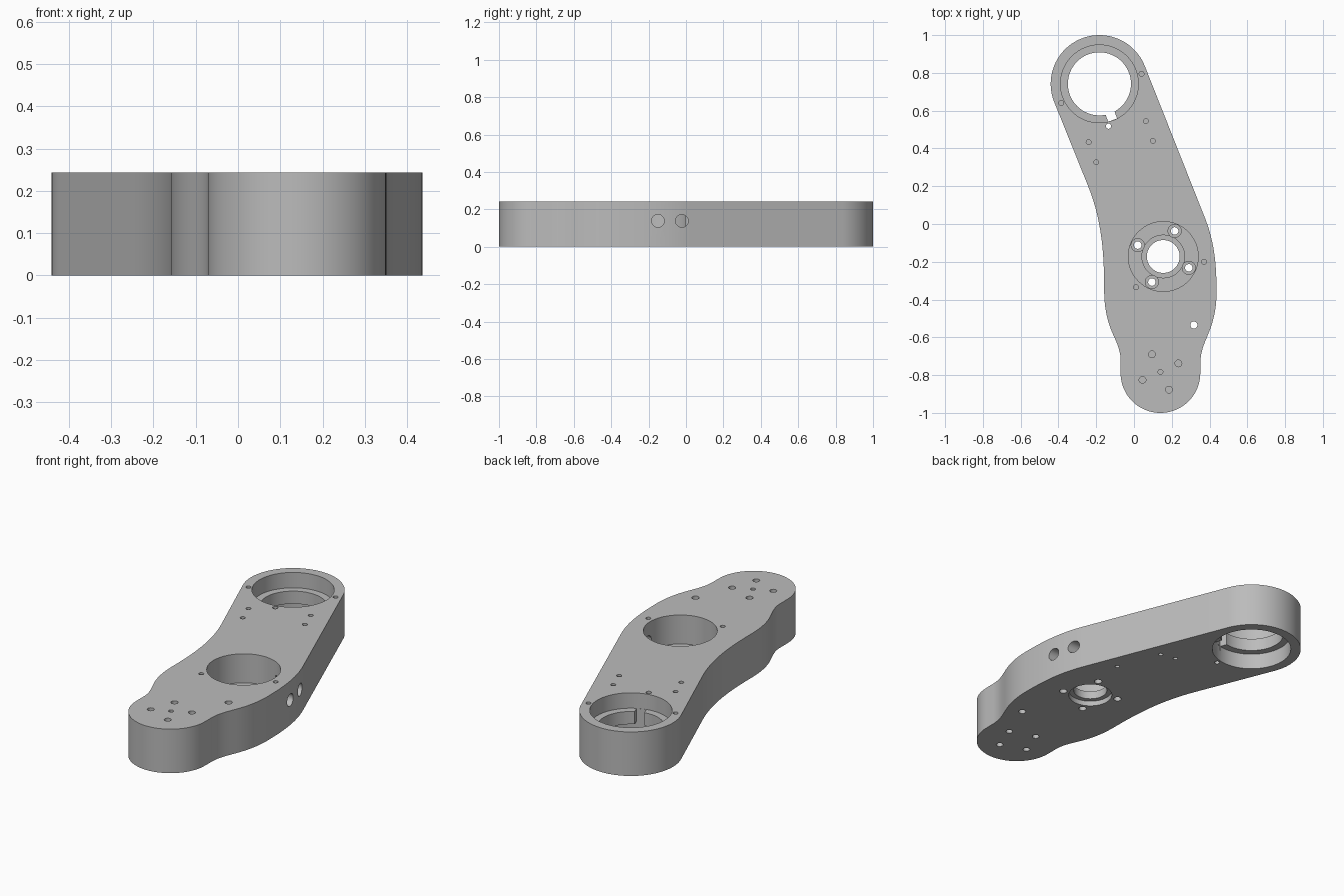
import bpy, bmesh
from math import sin, cos, radians, pi
from mathutils import Vector, Matrix
from mathutils.geometry import interpolate_bezier

old = bpy.data.objects.get("Cube")
if old:
    bpy.data.objects.remove(old)

H = 0.243                 # plate thickness
BIG = (-0.183, 0.742)     # centre of the large bore
HUB = (0.155, -0.172)     # centre of the hub pocket

grey = bpy.data.materials.new("machined_grey")
grey.use_nodes = True
grey.diffuse_color = (0.5, 0.5, 0.5, 1)
grey.node_tree.nodes["Principled BSDF"].inputs["Base Color"].default_value = (0.5, 0.5, 0.5, 1)


def make_object(name, bm):
    bmesh.ops.recalc_face_normals(bm, faces=bm.faces)
    mesh = bpy.data.meshes.new(name)
    bm.to_mesh(mesh)
    bm.free()
    mesh.materials.append(grey)
    obj = bpy.data.objects.new(name, mesh)
    bpy.context.collection.objects.link(obj)
    return obj


def arc(centre, r, start, end, n=40):
    angles = [radians(start + (end - start) * i / n) for i in range(n + 1)]
    return [Vector((centre[0] + r * cos(a), centre[1] + r * sin(a))) for a in angles]


def flow(knots, n=10):
    # Smooth path through (point, direction) pairs
    pts = []
    for (p, d), (q, e) in zip(knots, knots[1:]):
        p, q = Vector(p), Vector(q)
        k = (q - p).length * 0.35
        a, b = p + Vector(d).normalized() * k, q - Vector(e).normalized() * k
        pts += interpolate_bezier(p, a, b, q, n)[:-1]
    return pts + [q]


# Arm plate outline, counterclockwise
outline = arc((0.14, -0.789), 0.211, 180, 360)
outline += flow([((0.352, -0.73), (0, 1)), ((0.394, -0.58), (0.38, 0.92)),
                 ((0.437, -0.36), (0, 1)), ((0.378, 0.026), (-0.362, 0.932))], 14)
outline += arc(BIG, 0.258, 21.2, 202.1, 56)
outline += flow([((-0.245, 0.206), (0.377, -0.926)), ((-0.158, -0.34), (0, -1)),
                 ((-0.117, -0.57), (0.39, -0.92)), ((-0.071, -0.72), (0, -1))], 14)

bm = bmesh.new()
base = bm.faces.new([bm.verts.new((p.x, p.y, 0)) for p in outline])
up = bmesh.ops.extrude_face_region(bm, geom=[base])["geom"]
bmesh.ops.translate(bm, vec=(0, 0, H), verts=[v for v in up if isinstance(v, bmesh.types.BMVert)])
plate = make_object("arm_plate", bm)

cutters = []


def drill(xy, r, z0, z1, n=20):
    bm = bmesh.new()
    bmesh.ops.create_cone(bm, cap_ends=True, segments=n, radius1=r, radius2=r, depth=z1 - z0,
                          matrix=Matrix.Translation((xy[0], xy[1], (z0 + z1) / 2)))
    cutters.append(make_object("cutter", bm))


LOW, HIGH = -0.05, H + 0.05

# Large bore with an inner retaining ring, and the notch in the ring
drill(BIG, 0.167, LOW, HIGH, 64)
drill(BIG, 0.206, 0.158, HIGH, 64)
drill(BIG, 0.206, LOW, 0.088, 64)
bm = bmesh.new()
a = radians(-70)
bmesh.ops.create_cube(bm, size=1, matrix=Matrix.Translation((BIG[0] + 0.178 * cos(a), BIG[1] + 0.178 * sin(a), H / 2))
                      @ Matrix.Rotation(a, 4, "Z") @ Matrix.Diagonal((0.053, 0.05, 0.12, 1)))
cutters.append(make_object("cutter", bm))

# Hub pocket, seats on both sides of its floor, and the centre hole
drill(HUB, 0.185, 0.083, HIGH, 64)
drill(HUB, 0.113, 0.072, 0.15, 48)
drill(HUB, 0.113, LOW, 0.028, 48)
drill(HUB, 0.087, LOW, HIGH, 48)

# Four counterbored screw holes around the hub
for i in range(4):
    a = radians(66 + 90 * i)
    xy = (HUB[0] + 0.148 * cos(a), HUB[1] + 0.148 * sin(a))
    drill(xy, 0.035, 0.045, 0.15)
    drill(xy, 0.02, LOW, 0.15)

# Through holes
drill((-0.135, 0.518), 0.014, LOW, HIGH)
drill((0.317, -0.535), 0.019, LOW, HIGH)

# Blind holes in the top
for xy in [(0.04, 0.795), (-0.385, 0.64), (0.063, 0.545), (0.1, 0.44), (-0.24, 0.433),
           (-0.2, 0.327), (0.37, -0.2), (0.01, -0.335), (0.14, -0.783)]:
    drill(xy, 0.013, 0.14, HIGH)

# Foot holes entered from both sides
for xy in [(0.095, -0.69), (0.045, -0.825), (0.235, -0.738), (0.185, -0.877)]:
    drill(xy, 0.018, 0.14, HIGH)
    drill(xy, 0.018, LOW, 0.1)

# Blind holes in the underside
for xy in [(0.147, 0.393), (0.06, 0.41), (0.24, 0.15)]:
    drill(xy, 0.012, LOW, 0.08)

# Two cross holes from the side into the hub pocket
for y in (-0.15, -0.022):
    bm = bmesh.new()
    bmesh.ops.create_cone(bm, cap_ends=True, segments=28, radius1=0.034, radius2=0.034, depth=0.3,
                          matrix=Matrix.Translation((0.38, y, 0.138)) @ Matrix.Rotation(pi / 2, 4, "Y"))
    cutters.append(make_object("cutter", bm))

# Cut everything out of the plate
bpy.ops.object.select_all(action="DESELECT")
bpy.context.view_layer.objects.active = plate
plate.select_set(True)
for cutter in cutters:
    cutter.hide_render = True
    mod = plate.modifiers.new("cut", "BOOLEAN")
    mod.operation, mod.solver, mod.object = "DIFFERENCE", "EXACT", cutter
    bpy.ops.object.modifier_apply(modifier=mod.name)
    bpy.data.objects.remove(cutter)

bpy.ops.object.shade_smooth_by_angle(angle=radians(30))
